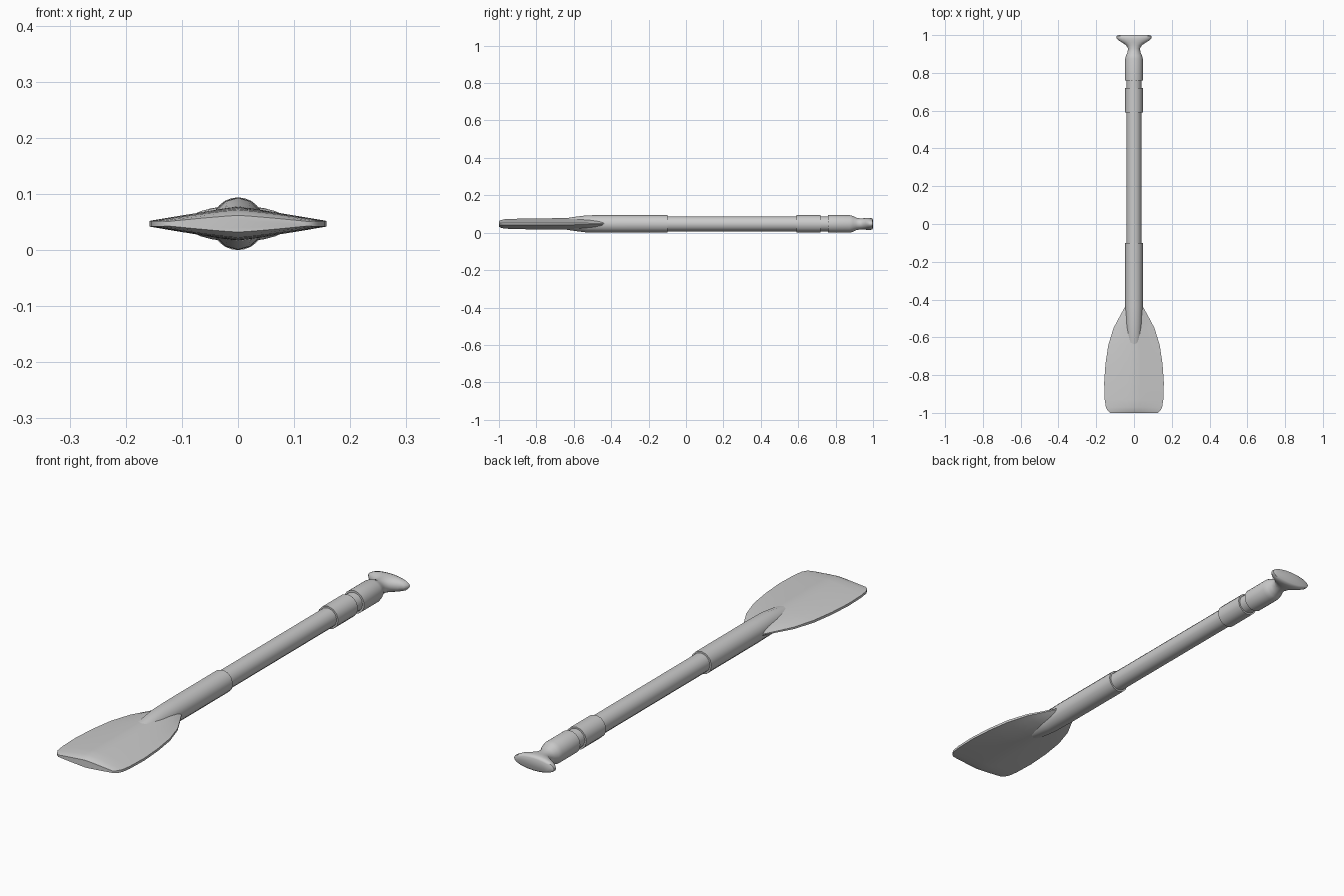
import bpy, bmesh, math

cube = bpy.data.objects.get("Cube")
if cube:
    bpy.data.objects.remove(cube, do_unlink=True)

MID = 0.047    # height of the paddle's long axis
SIDES = 12

grey = bpy.data.materials.new("light grey")
grey.use_nodes = True
colour = (0.6, 0.6, 0.6, 1)
grey.diffuse_color = colour
grey.node_tree.nodes["Principled BSDF"].inputs["Base Color"].default_value = colour


def loft(name, rings, angle=40):
    """Skin a list of closed rings of points and cap both ends."""
    bm = bmesh.new()
    loops = [[bm.verts.new(p) for p in ring] for ring in rings]
    n = len(loops[0])
    for a, b in zip(loops, loops[1:]):
        for i in range(n):
            j = (i + 1) % n
            bm.faces.new((a[i], a[j], b[j], b[i]))
    bm.faces.new(loops[0])
    bm.faces.new(loops[-1])
    bmesh.ops.recalc_face_normals(bm, faces=bm.faces)
    mesh = bpy.data.meshes.new(name)
    bm.to_mesh(mesh)
    bm.free()
    mesh.materials.append(grey)
    obj = bpy.data.objects.new(name, mesh)
    bpy.context.collection.objects.link(obj)
    bpy.ops.object.select_all(action='DESELECT')
    obj.select_set(True)
    bpy.context.view_layer.objects.active = obj
    bpy.ops.object.shade_smooth_by_angle(angle=math.radians(angle))
    return obj


def oval(y, rx, rz, sides=SIDES):
    steps = [2 * math.pi * i / sides for i in range(sides)]
    return [(rx * math.sin(a), y, MID + rz * math.cos(a)) for a in steps]


def lens(y, half_width, thick, edge, cuts=5):
    """Diamond-like blade section with a thin flat rim."""
    us = [i / cuts for i in range(-cuts, cuts + 1)]
    side = [(u * half_width, edge + (thick - edge) * (1 - abs(u) ** 1.15)) for u in us]
    top = [(x, y, MID + z) for x, z in side]
    bottom = [(x, y, MID - z) for x, z in reversed(side)]
    return top + bottom


# Shaft
loft("shaft", [oval(y, 0.04, 0.04) for y in (-0.15, 0.8)])

# Socket that sinks into the blade
socket = [(-0.1, 0.047, 0.047), (-0.43, 0.047, 0.047), (-0.53, 0.044, 0.046),
          (-0.6, 0.04, 0.037), (-0.68, 0.03, 0.024)]
loft("blade_socket", [oval(*s) for s in socket])

# Blade: y, half width, half thickness in the middle, half rim thickness
blade = [(-0.43, 0.043, 0.030, 0.002), (-0.49, 0.076, 0.030, 0.003),
         (-0.55, 0.108, 0.030, 0.004), (-0.64, 0.136, 0.031, 0.005),
         (-0.74, 0.151, 0.030, 0.005), (-0.84, 0.158, 0.029, 0.005),
         (-0.93, 0.155, 0.027, 0.005), (-0.97, 0.149, 0.025, 0.005),
         (-0.99, 0.138, 0.020, 0.005), (-1.0, 0.125, 0.015, 0.004)]
loft("blade", [lens(*s) for s in blade])

# Collar on the upper shaft
loft("grip_collar", [oval(y, 0.047, 0.047) for y in (0.59, 0.72)])

# Grip sleeve that narrows into a neck and flares to a flat oval knob
grip = [(0.76, 0.047, 0.047), (0.875, 0.047, 0.047), (0.893, 0.042, 0.042),
        (0.91, 0.034, 0.033), (0.93, 0.032, 0.030), (0.947, 0.042, 0.030),
        (0.96, 0.062, 0.031), (0.972, 0.082, 0.032), (0.985, 0.093, 0.032),
        (0.996, 0.092, 0.029), (1.0, 0.080, 0.022)]
loft("grip_knob", [oval(y, rx, rz, 2 * SIDES) for y, rx, rz in grip], 50)
